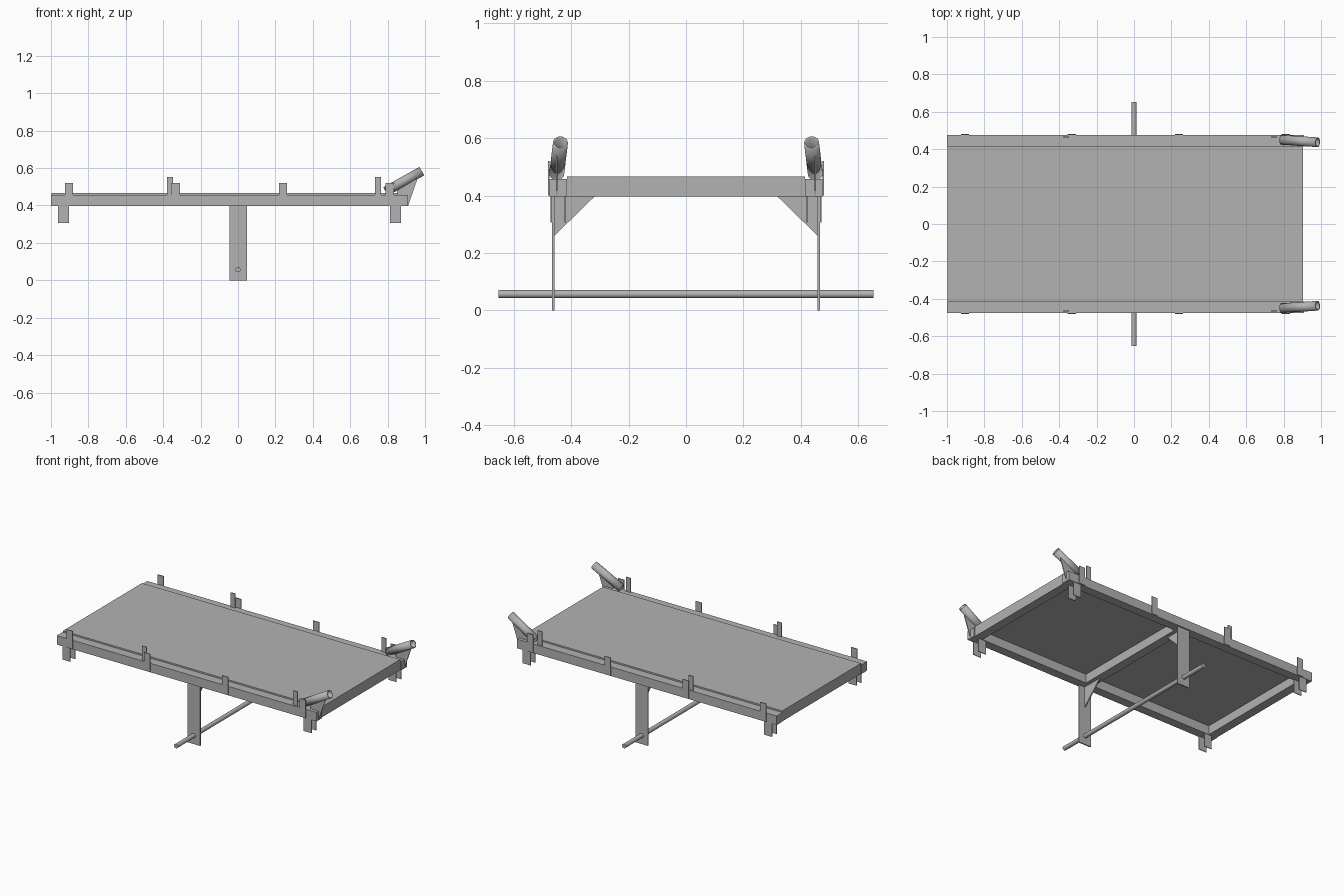
import bpy, bmesh
from mathutils import Vector

cube = bpy.data.objects.get("Cube")
if cube:
    bpy.data.objects.remove(cube, do_unlink=True)

steel = bpy.data.materials.new("grey steel")
steel.use_nodes = True
GREY = (0.45, 0.45, 0.45, 1)
steel.diffuse_color = GREY
steel.node_tree.nodes["Principled BSDF"].inputs["Base Color"].default_value = GREY


def add_object(name, bm):
    bmesh.ops.recalc_face_normals(bm, faces=bm.faces)
    mesh = bpy.data.meshes.new(name)
    bm.to_mesh(mesh)
    bm.free()
    mesh.materials.append(steel)
    obj = bpy.data.objects.new(name, mesh)
    bpy.context.collection.objects.link(obj)
    return obj


def box(name, x, y, z):
    """Box from (min, max) ranges."""
    bm = bmesh.new()
    bmesh.ops.create_cube(bm, size=1)
    for v in bm.verts:
        v.co = [r[0] if c < 0 else r[1] for c, r in zip(v.co, (x, y, z))]
    return add_object(name, bm)


def plate(name, corners, offset):
    """Flat polygon thickened along an offset."""
    bm = bmesh.new()
    face = bm.faces.new([bm.verts.new(c) for c in corners])
    ext = bmesh.ops.extrude_face_region(bm, geom=[face], use_keep_orig=True)
    moved = [g for g in ext["geom"] if isinstance(g, bmesh.types.BMVert)]
    bmesh.ops.translate(bm, verts=moved, vec=offset)
    return add_object(name, bm)


def tube(name, start, end, radius, wall=0):
    """Round bar, or an open pipe when a wall thickness is given."""
    start, end = Vector(start), Vector(end)
    bm = bmesh.new()
    bmesh.ops.create_cone(bm, cap_ends=not wall, segments=32, radius1=radius,
                          radius2=radius, depth=(end - start).length)
    obj = add_object(name, bm)
    obj.location = (start + end) / 2
    obj.rotation_euler = (end - start).to_track_quat("Z", "Y").to_euler()
    if wall:
        solid = obj.modifiers.new("wall", "SOLIDIFY")
        solid.thickness = wall
    bpy.ops.object.select_all(action="DESELECT")
    obj.select_set(True)
    bpy.context.view_layer.objects.active = obj
    bpy.ops.object.shade_smooth_by_angle()
    return obj


# Deck and cross members
FRAME_Z = (0.397, 0.457)
box("deck", (-0.997, 0.903), (-0.415, 0.415), (0.457, 0.467))
for label, x in (("rear", -0.997), ("middle", -0.03), ("front", 0.843)):
    box(label + "_crossbar", (x, x + 0.06), (-0.415, 0.415), FRAME_Z)

# Axle
tube("axle", (0, -0.652, 0.057), (0, 0.652, 0.057), 0.014)

# Everything that repeats on both sides
for side, s in (("right", -1), ("left", 1)):
    def span(a, b):
        return tuple(sorted((s * a, s * b)))

    box(side + "_rail", (-1, 0.91), span(0.415, 0.475), FRAME_Z)

    # Axle leg and its brace
    box(side + "_axle_leg", (-0.045, 0.047), span(0.458, 0.466), (0, 0.4))
    plate(side + "_leg_brace",
          [(-0.004, s * 0.458, 0.26), (-0.004, s * 0.458, 0.397),
           (-0.004, s * 0.318, 0.397)], (0.008, 0, 0))

    # Outer stake tabs, fixed to the side of the rail
    for i, x in enumerate((-0.904, -0.333, 0.24, 0.811)):
        box(f"{side}_outer_tab_{i}", (x - 0.022, x + 0.022),
            span(0.475, 0.48), (0.4, 0.52))

    # Taller tabs standing on the rail
    for i, x in enumerate((-0.363, 0.748)):
        box(f"{side}_inner_tab_{i}", (x - 0.016, x + 0.016),
            span(0.462, 0.467), (0.457, 0.552))

    # Paired hanger plates below the rail
    for i, x in enumerate((-0.933, 0.842)):
        for j, y in enumerate((0.418, 0.467)):
            box(f"{side}_hanger_{i}_{j}", (x - 0.029, x + 0.029),
                span(y, y + 0.005), (0.307, 0.398))

    # Handle pipe with a brace plate
    tube(side + "_handle", (0.79, s * 0.45, 0.476), (0.982, s * 0.437, 0.583),
         0.026, 0.006)
    plate(side + "_handle_brace",
          [(0.91, s * 0.447, 0.4), (0.962, s * 0.447, 0.55),
           (0.91, s * 0.447, 0.52), (0.85, s * 0.447, 0.486),
           (0.85, s * 0.447, 0.457), (0.908, s * 0.447, 0.457)],
          (0, s * 0.006, 0))
